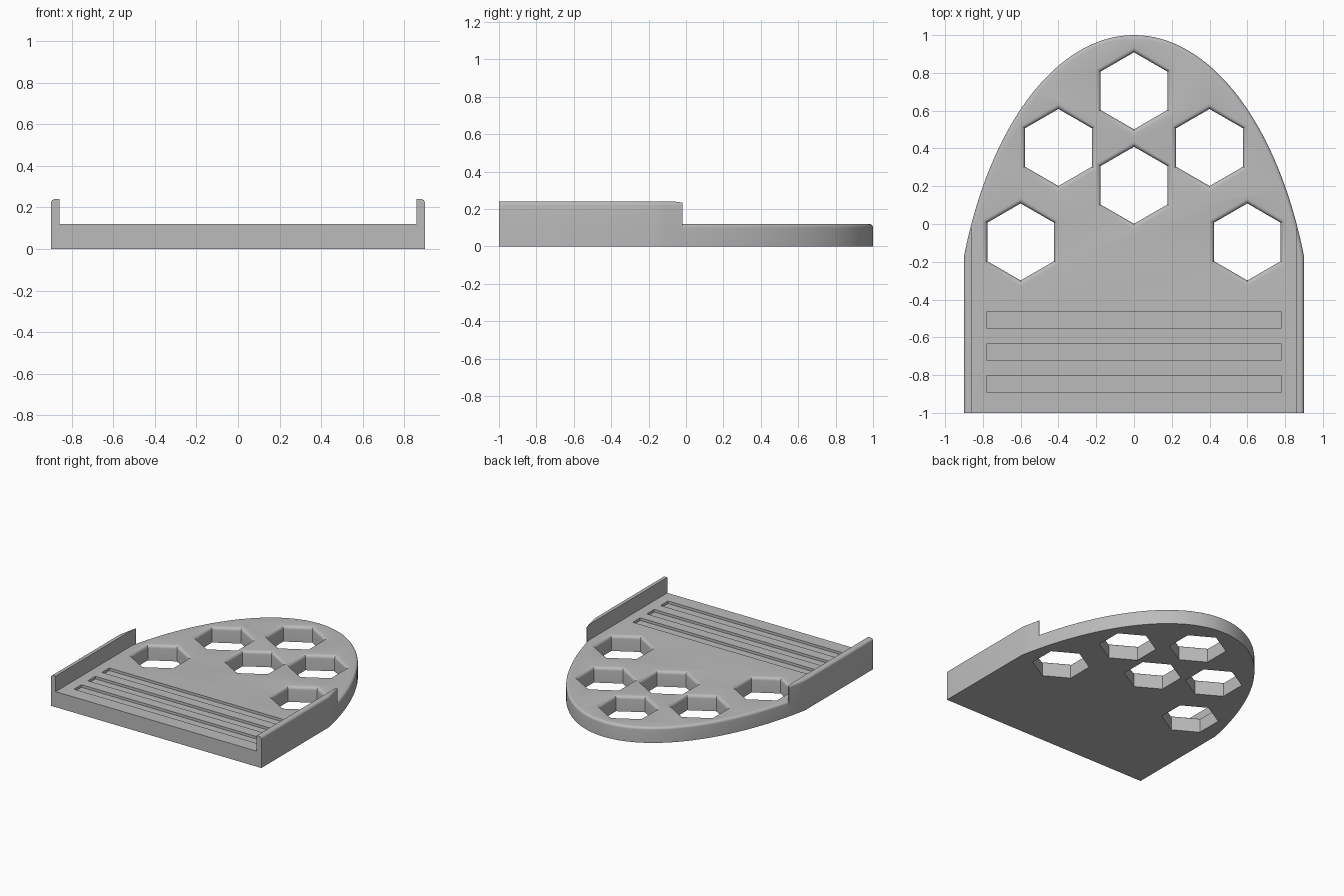
import bpy, bmesh, math

if "Cube" in bpy.data.objects:
    bpy.data.objects.remove(bpy.data.objects["Cube"])

PLATE_TOP, WALL_TOP = 0.12, 0.24
HALF_W, WALL_IN, WALL_END = 0.9, 0.86, -0.02
ROUND = 0.02

grey = bpy.data.materials.new("grey plastic")
grey.use_nodes = True
grey.diffuse_color = (0.5, 0.5, 0.5, 1)
grey.node_tree.nodes["Principled BSDF"].inputs["Base Color"].default_value = (0.5, 0.5, 0.5, 1)


def make_object(name, bm):
    bmesh.ops.recalc_face_normals(bm, faces=bm.faces)
    mesh = bpy.data.meshes.new(name)
    bm.to_mesh(mesh)
    bm.free()
    mesh.materials.append(grey)
    obj = bpy.data.objects.new(name, mesh)
    bpy.context.collection.objects.link(obj)
    return obj


def loft(name, rings):
    """Join rings of points into a closed solid."""
    bm = bmesh.new()
    loops = [[bm.verts.new(p) for p in ring] for ring in rings]
    n = len(loops[0])
    for low, high in zip(loops, loops[1:]):
        for i in range(n):
            j = (i + 1) % n
            bm.faces.new((low[i], low[j], high[j], high[i]))
    bm.faces.new(loops[0][::-1])
    bm.faces.new(loops[-1])
    return make_object(name, bm)


def box(name, x0, x1, y0, y1, z0, z1):
    ring = [(x0, y0), (x1, y0), (x1, y1), (x0, y1)]
    return loft(name, [[(x, y, z) for x, y in ring] for z in (z0, z1)])


def boolean(target, other, operation):
    mod = target.modifiers.new(operation.lower(), "BOOLEAN")
    mod.operation, mod.solver, mod.object = operation, "EXACT", other
    bpy.context.view_layer.objects.active = target
    bpy.ops.object.modifier_apply(modifier=mod.name)
    bpy.data.objects.remove(other)


def outline():
    """Straight sides running into an elliptical back."""
    a, b, segments = 0.958, 1.78, 64
    start = math.acos(HALF_W / a)
    pts = [(-HALF_W, -1), (HALF_W, -1)]
    for i in range(segments + 1):
        t = start + (math.pi - 2 * start) * i / segments
        pts.append((a * math.cos(t), 1 - b + b * math.sin(t)))
    return pts


def rounded_slab(name, z0, z1):
    """Outline solid with the top edge rounded everywhere but the front."""
    obj = loft(name, [[(x, y, z) for x, y in outline()] for z in (z0, z1)])
    bm = bmesh.new()
    bm.from_mesh(obj.data)
    rim = [e for e in bm.edges
           if all(v.co.z > z1 - 0.001 for v in e.verts)
           and any(v.co.y > -0.99 for v in e.verts)]
    bmesh.ops.bevel(bm, geom=rim, offset=ROUND, offset_type="OFFSET",
                    segments=6, profile=0.5, affect="EDGES")
    bm.to_mesh(obj.data)
    bm.free()
    return obj


# Base plate
plate = rounded_slab("base_plate", 0, PLATE_TOP)

# Side walls that follow the outline
for side in (-1, 1):
    wall = rounded_slab("side_wall", 0.06, WALL_TOP)
    x0, x1 = sorted((side * WALL_IN, side * 1.1))
    boolean(wall, box("wall_limit", x0, x1, -1.1, WALL_END, 0.05, 0.4), "INTERSECT")
    boolean(plate, wall, "UNION")

# Hexagonal holes with rounded top edges
R, FILLET, STEPS = 0.204, 0.025, 6
levels = [(-0.1, 0)]
for i in range(STEPS + 1):
    t = math.pi / 2 * i / STEPS
    levels.append((PLATE_TOP - FILLET + FILLET * math.sin(t), FILLET * (1 - math.cos(t))))
levels.append((PLATE_TOP + 0.05, FILLET))
for cx, cy in ((0, 0.705), (0, 0.205), (-0.4, 0.405), (0.4, 0.405), (-0.6, -0.095), (0.6, -0.095)):
    rings = []
    for z, grow in levels:
        r = R + grow / math.cos(math.pi / 6)
        rings.append([(cx + r * math.sin(k * math.pi / 3), cy - r * math.cos(k * math.pi / 3), z)
                      for k in range(6)])
    boolean(plate, loft("hex_cutter", rings), "DIFFERENCE")

# Shallow grooves near the front
for y in (-0.507, -0.677, -0.847):
    boolean(plate, box("groove_cutter", -0.778, 0.778, y - 0.045, y + 0.045,
                       PLATE_TOP - 0.02, 0.2), "DIFFERENCE")

# Smooth fillets, sharp corners
bpy.ops.object.select_all(action="DESELECT")
plate.select_set(True)
bpy.context.view_layer.objects.active = plate
bpy.ops.object.shade_smooth_by_angle(angle=math.radians(30))
